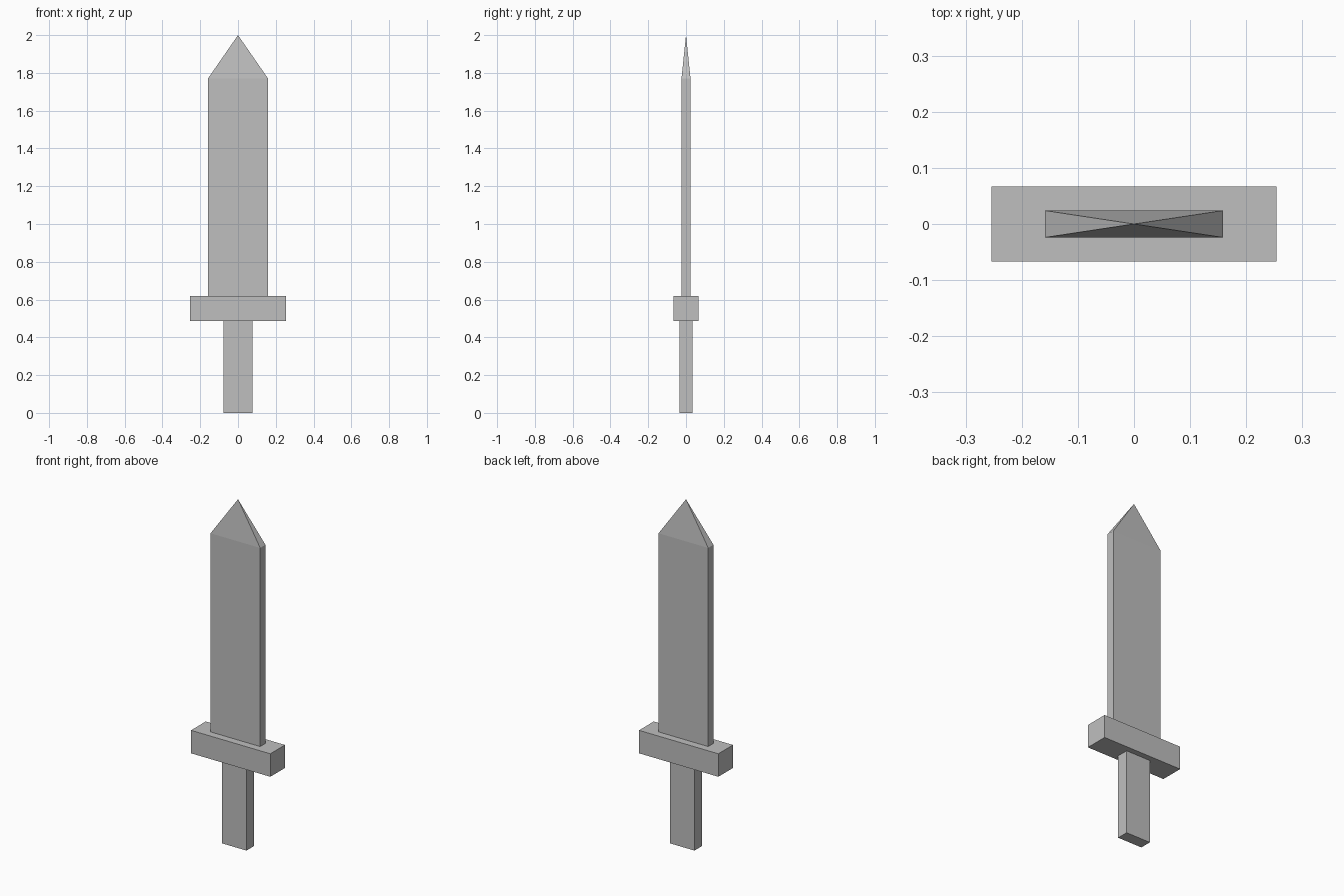
import bpy
import bmesh
from mathutils import Vector

default = bpy.data.objects.get("Cube")
if default:
    bpy.data.objects.remove(default, do_unlink=True)

# Single plain grey for the whole sword
GREY = (0.52, 0.52, 0.52, 1.0)
grey = bpy.data.materials.new("plain grey")
grey.use_nodes = True
grey.diffuse_color = GREY
grey.node_tree.nodes["Principled BSDF"].inputs["Base Color"].default_value = GREY


def block(name, half_x, half_y, bottom, top, tip=None):
    """Box between two heights; a tip height closes it with a pyramid point."""
    bm = bmesh.new()
    bmesh.ops.create_cube(bm, size=2)
    for v in bm.verts:
        v.co = Vector((v.co.x * half_x, v.co.y * half_y, top if v.co.z > 0 else bottom))
    if tip is not None:
        roof = max(bm.faces, key=lambda f: f.calc_center_median().z)
        apex = bmesh.ops.poke(bm, faces=[roof])["verts"][0]
        apex.co.z = tip
    bmesh.ops.recalc_face_normals(bm, faces=bm.faces)
    mesh = bpy.data.meshes.new(name)
    bm.to_mesh(mesh)
    bm.free()
    mesh.materials.append(grey)
    obj = bpy.data.objects.new(name, mesh)
    bpy.context.collection.objects.link(obj)
    return obj


# Grip, crossguard and pointed blade
block("grip", 0.078, 0.034, 0.0, 0.487)
block("crossguard", 0.254, 0.067, 0.487, 0.62)
block("blade", 0.159, 0.024, 0.62, 1.77, tip=2.0)
